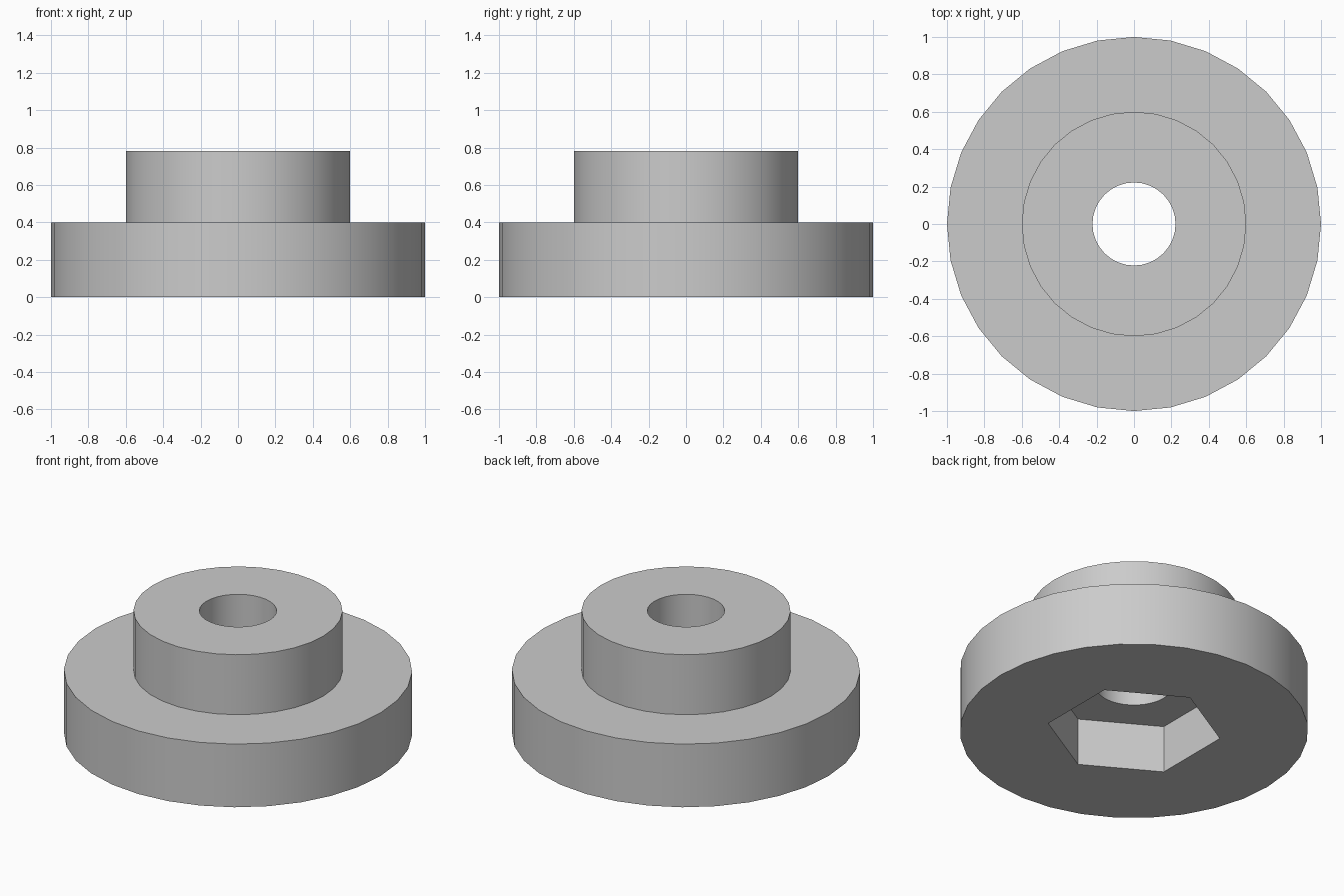
import bpy
import bmesh
import math
from mathutils import Matrix

cube = bpy.data.objects.get("Cube")
if cube:
    bpy.data.objects.remove(cube, do_unlink=True)

SIDES = 32

grey = bpy.data.materials.new("plain_grey")
grey.use_nodes = True
colour = (0.6, 0.6, 0.6, 1.0)
grey.diffuse_color = colour
grey.node_tree.nodes["Principled BSDF"].inputs["Base Color"].default_value = colour


def add_object(name, bm):
    bmesh.ops.recalc_face_normals(bm, faces=bm.faces)
    mesh = bpy.data.meshes.new(name)
    bm.to_mesh(mesh)
    bm.free()
    mesh.materials.append(grey)
    obj = bpy.data.objects.new(name, mesh)
    bpy.context.collection.objects.link(obj)
    return obj


def turned(name, profile, sides, start=0.0):
    """Solid of revolution from (radius, height) points, capped at both ends."""
    bm = bmesh.new()
    rings = []
    for radius, z in profile:
        ring = []
        for i in range(sides):
            a = start + math.tau * i / sides
            ring.append(bm.verts.new((radius * math.cos(a), radius * math.sin(a), z)))
        rings.append(ring)
    for low, high in zip(rings, rings[1:]):
        for i in range(sides):
            j = (i + 1) % sides
            bm.faces.new((low[i], low[j], high[j], high[i]))
    bm.faces.new(rings[0])
    bm.faces.new(rings[-1])
    return add_object(name, bm)


# Wide flange with a narrower hub on top
body = turned("flanged_hub", [(1, 0), (1, 0.4), (0.6, 0.4), (0.6, 0.78)], SIDES)

# Through bore and hexagonal nut pocket in the underside
cutters = [
    turned("bore_cutter", [(0.222, -0.2), (0.222, 1)], SIDES),
    turned("nut_pocket_cutter", [(0.5, -0.1), (0.5, 0.3)], 6, math.radians(30)),
]

bpy.ops.object.select_all(action="DESELECT")
body.select_set(True)
bpy.context.view_layer.objects.active = body
for cutter in cutters:
    cutter.hide_render = True
    cut = body.modifiers.new(cutter.name, "BOOLEAN")
    cut.operation = "DIFFERENCE"
    cut.solver = "EXACT"
    cut.object = cutter
    bpy.ops.object.modifier_apply(modifier=cut.name)
    bpy.data.objects.remove(cutter, do_unlink=True)

bpy.ops.object.shade_smooth_by_angle(angle=math.radians(30))
